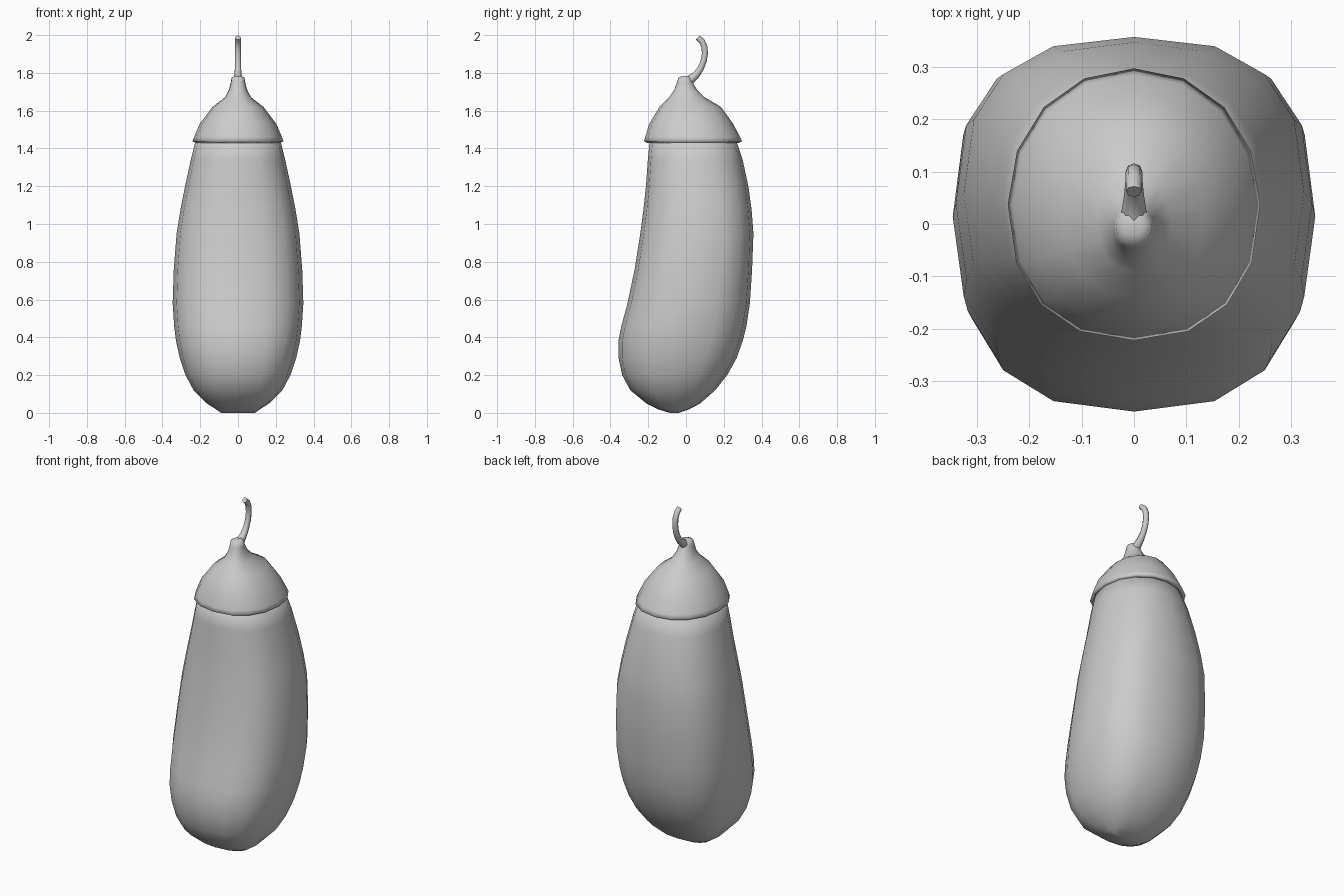
import bpy, bmesh, math

cube = bpy.data.objects.get("Cube")
if cube:
    bpy.data.objects.remove(cube, do_unlink=True)

SIDES = 16

# One plain grey for every part
grey = bpy.data.materials.new("plain grey")
grey.use_nodes = True
colour = (0.6, 0.6, 0.6, 1)
grey.diffuse_color = colour
grey.node_tree.nodes["Principled BSDF"].inputs["Base Color"].default_value = colour


def finish(obj, angle):
    obj.data.materials.append(grey)
    bpy.ops.object.select_all(action="DESELECT")
    obj.select_set(True)
    bpy.context.view_layer.objects.active = obj
    bpy.ops.object.shade_smooth_by_angle(angle=math.radians(angle))


def rounded(value, power):
    return math.copysign(abs(value) ** power, value)


def loft(name, rings):
    """Skin rings of (height, front y, back y, half width, front power, back power).

    A power of 1 gives an oval; a lower one gives a squarer outline."""
    bm = bmesh.new()
    loops = []
    for z, front, back, half, front_power, back_power in rings:
        mid, depth = (front + back) / 2, (back - front) / 2
        loop = []
        for i in range(SIDES):
            c, s = math.cos(math.tau * i / SIDES), math.sin(math.tau * i / SIDES)
            power = back_power if s > 0 else front_power
            loop.append(bm.verts.new((half * rounded(c, power),
                                      mid + depth * rounded(s, power), z)))
        loops.append(loop)
    for low, high in zip(loops, loops[1:]):
        for i in range(SIDES):
            j = (i + 1) % SIDES
            bm.faces.new((low[i], low[j], high[j], high[i]))
    bm.faces.new(loops[0][::-1])
    bm.faces.new(loops[-1])
    bmesh.ops.recalc_face_normals(bm, faces=bm.faces)
    mesh = bpy.data.meshes.new(name)
    bm.to_mesh(mesh)
    bm.free()
    obj = bpy.data.objects.new(name, mesh)
    bpy.context.collection.objects.link(obj)
    finish(obj, 180)


# Fruit, bulging forward at the bottom and leaning back above
body = [
    (0.0, -0.085, -0.04, 0.09),
    (0.018, -0.145, 0.015, 0.115),
    (0.05, -0.21, 0.075, 0.165),
    (0.12, -0.295, 0.155, 0.235),
    (0.2, -0.338, 0.218, 0.278),
    (0.29, -0.357, 0.268, 0.308),
    (0.38, -0.358, 0.3, 0.328),
    (0.46, -0.342, 0.32, 0.338),
    (0.58, -0.31, 0.338, 0.346),
    (0.76, -0.272, 0.35, 0.34),
    (0.95, -0.242, 0.357, 0.325),
    (1.08, -0.225, 0.347, 0.304),
    (1.2, -0.212, 0.33, 0.28),
    (1.34, -0.202, 0.3, 0.25),
    (1.46, -0.19, 0.26, 0.22),
]
loft("fruit_body", [
    ring + (0.79 + 0.12 * max(0, ring[0] - 0.9), 0.76 + 0.3 * max(0, ring[0] - 0.9))
    for ring in body])

# Leafy cap with a turned-under rim and a narrow neck
cap = [
    (1.45, -0.18, 0.24, 0.2),
    (1.43, -0.205, 0.28, 0.225),
    (1.438, -0.222, 0.297, 0.241),
    (1.462, -0.215, 0.285, 0.232),
    (1.53, -0.195, 0.25, 0.203),
    (1.62, -0.14, 0.185, 0.135),
    (1.67, -0.09, 0.1, 0.07),
    (1.71, -0.062, 0.058, 0.048),
    (1.75, -0.048, 0.036, 0.038),
    (1.775, -0.04, 0.028, 0.034),
    (1.783, -0.02, 0.02, 0.02),
]
loft("cap", [ring + (0.88, 0.97) for ring in cap])

# Thin curled stem
path = bpy.data.curves.new("stem", "CURVE")
path.dimensions = "3D"
path.bevel_depth = 0.016
path.bevel_resolution = 2
path.use_fill_caps = True
line = path.splines.new("POLY")
points = [(0.0, 1.75, 1.7), (0.028, 1.768, 1.45), (0.054, 1.79, 1.2), (0.077, 1.822, 1.05),
          (0.093, 1.86, 1), (0.1, 1.9, 1), (0.098, 1.937, 1), (0.085, 1.967, 1),
          (0.062, 1.987, 0.95)]
line.points.add(len(points) - 1)
for point, (y, z, size) in zip(line.points, points):
    point.co = (0, y, z, 1)
    point.radius = size
stem = bpy.data.objects.new("stem", path)
bpy.context.collection.objects.link(stem)
bpy.ops.object.select_all(action="DESELECT")
stem.select_set(True)
bpy.context.view_layer.objects.active = stem
bpy.ops.object.convert(target="MESH")
finish(bpy.context.object, 60)
